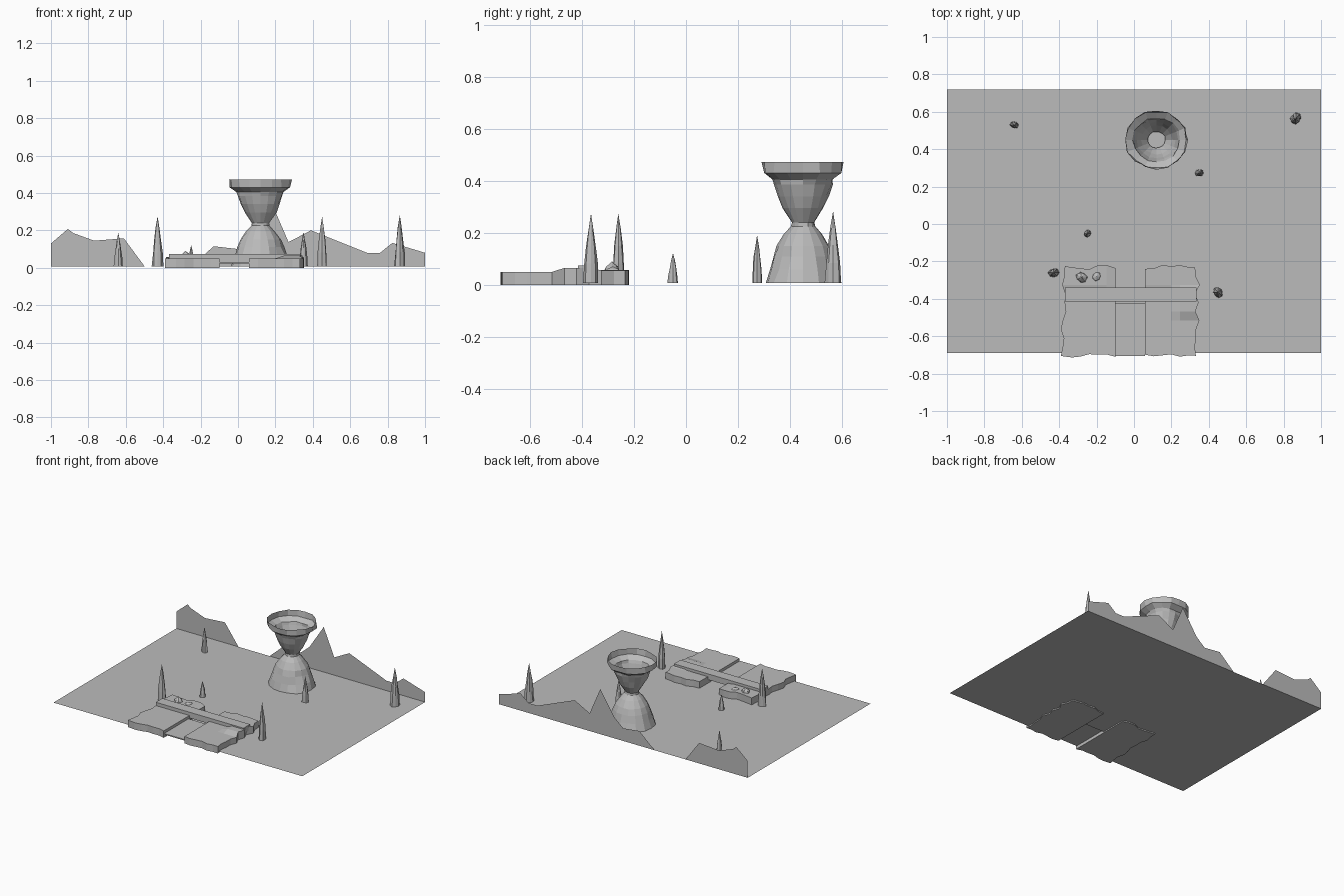
import bpy, bmesh, math, random

if "Cube" in bpy.data.objects:
    bpy.data.objects.remove(bpy.data.objects["Cube"])
random.seed(4)

stone = bpy.data.materials.new("grey stone")
stone.diffuse_color = (0.5, 0.5, 0.5, 1)
stone.use_nodes = True
stone.node_tree.nodes["Principled BSDF"].inputs["Base Color"].default_value = stone.diffuse_color
GROUND = 0.008


def make(name, bm, fix=True):
    if fix:
        bmesh.ops.recalc_face_normals(bm, faces=bm.faces)
    me = bpy.data.meshes.new(name)
    bm.to_mesh(me)
    bm.free()
    me.materials.append(stone)
    ob = bpy.data.objects.new(name, me)
    bpy.context.collection.objects.link(ob)
    return ob


def box(name, x0, x1, y0, y1, z0, z1):
    bm = bmesh.new()
    bmesh.ops.create_cube(bm, size=1)
    for v in bm.verts:
        v.co = (x1 if v.co.x > 0 else x0, y1 if v.co.y > 0 else y0, z1 if v.co.z > 0 else z0)
    return make(name, bm)


def lathe(name, cx, cy, profile, n, wobble, cap_at=None):
    """Rough turned rock; profile is a list of (radius, z)."""
    bm = bmesh.new()
    phase = random.random() * 6
    rings = []
    for r, z in profile:
        ring = []
        for i in range(n):
            a = math.tau * i / n
            k = 1 + wobble * (0.6 * math.sin(2 * a + phase) + random.uniform(-.6, .6))
            ring.append(bm.verts.new((cx + r * k * math.cos(a), cy + r * k * math.sin(a), z)))
        rings.append(ring)
    for a, b in zip(rings, rings[1:]):
        for i in range(n):
            j = (i + 1) % n
            bm.faces.new((a[i], a[j], b[j], b[i]))
    if cap_at is not None:
        bm.faces.new(rings[cap_at])
    return make(name, bm, False)


# ground sheet with a slot under the channel
bm = bmesh.new()
for x0, x1, y0, y1 in ((-1, -.1, -.69, .72), (.06, 1, -.69, .72), (-.1, .06, -.43, .72)):
    bm.faces.new([bm.verts.new((x, y, GROUND)) for x, y in ((x0, y0), (x1, y0), (x1, y1), (x0, y1))])
make("ground", bm, False)

# upright mountain silhouettes along the back edge
ridges = {
    "mountain_left": [(-1, .13), (-.91, .207), (-.88, .185), (-.77, .145), (-.61, .157), (-.5, GROUND)],
    "mountain_right": [(-.25, GROUND), (-.13, .115), (0, .1), (.07, .16), (.185, .335), (.27, .137),
                       (.39, .2), (.69, .08), (.76, .08), (.825, .133), (1, .08)],
}
for name, pts in ridges.items():
    bm = bmesh.new()
    for (xa, za), (xb, zb) in zip(pts, pts[1:]):
        quad = [(xa, GROUND), (xb, GROUND)]
        if zb > GROUND:
            quad.append((xb, zb))
        if za > GROUND:
            quad.append((xa, za))
        bm.faces.new([bm.verts.new((x, .72, z)) for x, z in quad])
    bmesh.ops.remove_doubles(bm, verts=bm.verts, dist=1e-5)
    make(name, bm, False)

# hourglass rock: flared base, thin waist, open bowl
lathe("hourglass_rock", .12, .45,
      [(.155, GROUND), (.136, .06), (.12, .11), (.105, .15), (.075, .195), (.047, .225),
       (.046, .24), (.08, .295), (.1, .34), (.115, .385), (.122, .405), (.158, .43), (.162, .472)],
      16, .07, cap_at=5)

# stalagmites: x, y, radius, top
for i, (x, y, r, h) in enumerate([(-.64, .53, .021, .185), (.865, .565, .029, .28), (.35, .273, .021, .19),
                                  (-.25, -.05, .019, .12), (-.43, -.26, .027, .272), (.45, -.365, .027, .272)]):
    lathe("stalagmite_%d" % (i + 1), x, y,
          [(r, GROUND), (r * .88, h * .3), (r * .66, h * .55), (r * .36, h * .78), (r * .02, h)], 8, .18)


def slab(name, x0, x1, outer, bump):
    """Ragged stone slab, straight along the channel side."""
    bm = bmesh.new()
    nx, ny, y0, y1 = 6, 10, -.705, -.23
    grid = []
    for j in range(ny + 1):
        row = []
        for i in range(nx + 1):
            x, y = x0 + (x1 - x0) * i / nx, y0 + (y1 - y0) * j / ny
            if (i == 0 and outer < 0) or (i == nx and outer > 0):
                x += random.uniform(-.014, .014)
            if j in (0, ny):
                y += random.uniform(-.012, .012)
            row.append(bm.verts.new((x, y, .05 + bump(x, y))))
        grid.append(row)
    for j in range(ny):
        for i in range(nx):
            bm.faces.new((grid[j][i], grid[j][i + 1], grid[j + 1][i + 1], grid[j + 1][i]))
    res = bmesh.ops.extrude_face_region(bm, geom=bm.faces[:])
    for v in res["geom"]:
        if isinstance(v, bmesh.types.BMVert):
            v.co.z = 0
    # keep the upper sheet as well as the underside
    return make(name, bm)


slab("slab_left", -.378, -.1, -1, lambda x, y: .008 if y > -.33 and x < -.14 else 0)
slab("slab_right", .06, .338, 1, lambda x, y: .015 if x > .2 and -.5 < y < -.36 else
     (.006 if y > -.36 else 0))

# channel floor and cross beam bridging the slabs
box("channel_floor", -.1, .06, -.705, -.425, .022, .03)
box("cross_beam", -.37, .335, -.415, -.34, .032, .074)

# low rubble on the left slab
lathe("rubble", -.28, -.285, [(.032, .05), (.024, .07), (.01, .082), (.001, .09)], 7, .2)
lathe("rubble_small", -.2, -.28, [(.03, .05), (.02, .062), (.001, .07)], 7, .2)
